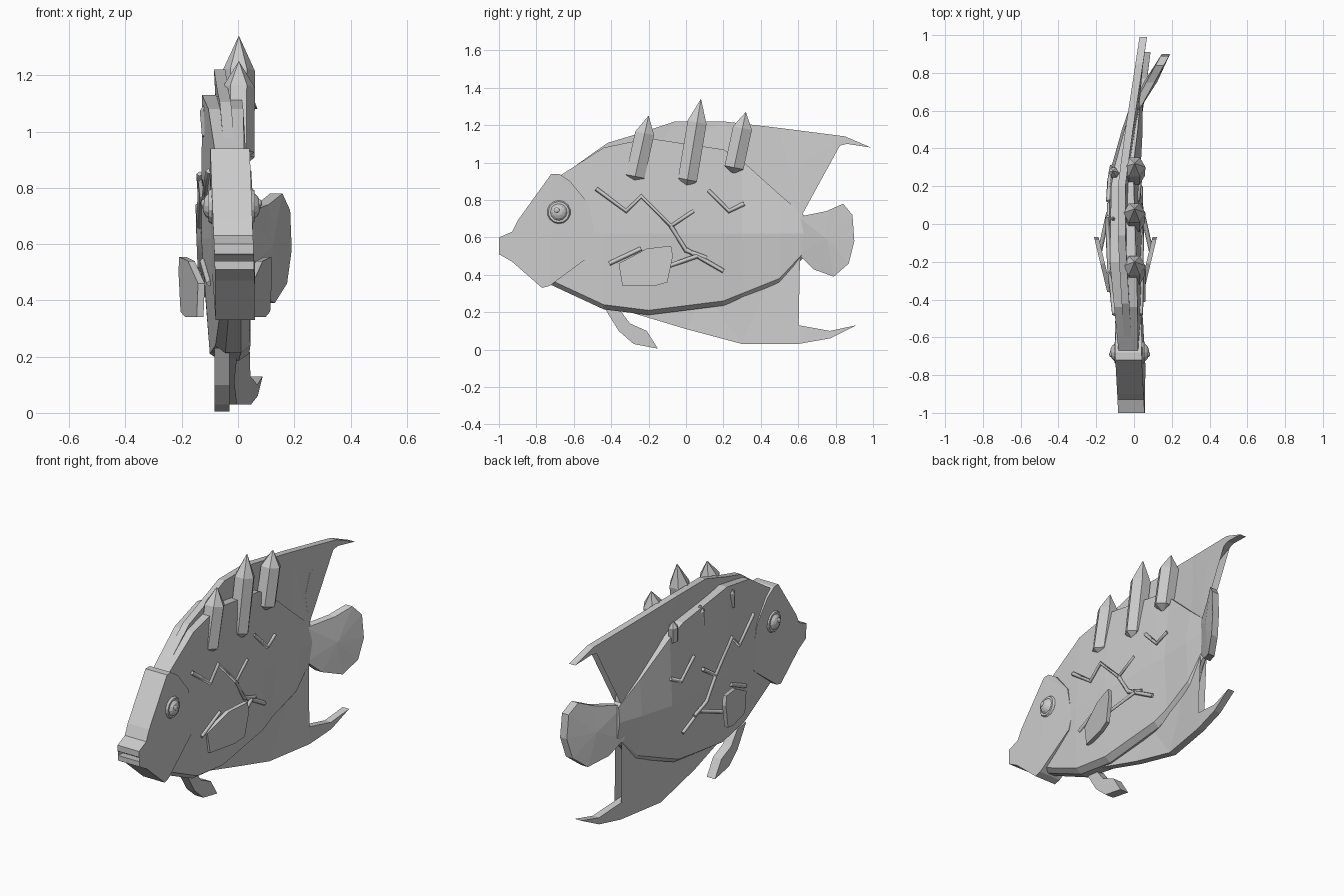
import bpy, bmesh, math
from mathutils import Vector

if "Cube" in bpy.data.objects:
    bpy.data.objects.remove(bpy.data.objects["Cube"], do_unlink=True)

GREY = (0.6, 0.6, 0.6, 1)
mat = bpy.data.materials.new("stone_grey")
mat.use_nodes = True
mat.diffuse_color = GREY
mat.node_tree.nodes["Principled BSDF"].inputs["Base Color"].default_value = GREY


def interp(table, y):
    """Linear interpolation of rows keyed by their first value."""
    if y <= table[0][0]:
        return table[0][1:]
    for a, b in zip(table, table[1:]):
        if y <= b[0]:
            t = (y - a[0]) / (b[0] - a[0])
            return tuple(p + (q - p) * t for p, q in zip(a[1:], b[1:]))
    return table[-1][1:]


# Gentle sideways bend of the whole fish
BEND = [(-1, -.015), (-.6, -.02), (-.2, -.042), (.1, -.052), (.3, -.042), (.62, .012), (1, .065)]
# Body sections: y, top, bottom, half width at rim, half width at middle
BODY = [(-.72, .9, .35, .05, .055), (-.44, 1.08, .22, .062, .075), (-.2, 1.13, .19, .07, .088),
        (.2, 1.07, .24, .06, .085), (.3, 1.01, .28, .05, .078), (.5, .83, .36, .035, .055),
        (.64, .71, .51, .02, .03)]


def mid(y, z):
    return interp(BEND, y)[0] - .03 * (z - .6)


def body_half(y, z):
    top, bottom, rim, wide = interp(BODY, y)
    f = min(1, abs(z - .62) / ((top - .62) if z > .62 else (.62 - bottom)))
    return wide + (rim - wide) * f


def finish(name, bm):
    bmesh.ops.recalc_face_normals(bm, faces=bm.faces)
    me = bpy.data.meshes.new(name)
    bm.to_mesh(me)
    bm.free()
    me.materials.append(mat)
    ob = bpy.data.objects.new(name, me)
    bpy.context.collection.objects.link(ob)
    return ob


def loft(name, rings):
    bm = bmesh.new()
    rows = [[bm.verts.new(p) for p in r] for r in rings]
    n = len(rows[0])
    for a, b in zip(rows, rows[1:]):
        for i in range(n):
            bm.faces.new((a[i], a[(i + 1) % n], b[(i + 1) % n], b[i]))
    bm.faces.new(rows[0])
    bm.faces.new(rows[-1])
    return finish(name, bm)


def slab(name, outline, half, centre=mid, ridged=0):
    """Thick plate from a side outline, bent along a centre surface."""
    bm = bmesh.new()
    face = bm.faces.new([bm.verts.new((0, y, z)) for y, z in outline])
    hub = set()
    if ridged:
        hub = {(round(v.co.y, 4), round(v.co.z, 4))
               for v in bmesh.ops.poke(bm, faces=[face])["verts"]}
    else:
        bmesh.ops.triangulate(bm, faces=[face])
    geo = bmesh.ops.extrude_face_region(bm, geom=list(bm.faces))["geom"]
    moved = {g for g in geo if isinstance(g, bmesh.types.BMVert)}
    for v in bm.verts:
        y, z = v.co.y, v.co.z
        h = ridged if (round(y, 4), round(z, 4)) in hub else half
        v.co.x = centre(y, z) + (h if v in moved else -h)
    return finish(name, bm)


def rod(name, points, radius=.012):
    cu = bpy.data.curves.new(name, "CURVE")
    cu.dimensions = "3D"
    cu.bevel_depth, cu.bevel_resolution, cu.use_fill_caps = radius, 0, True
    sp = cu.splines.new("POLY")
    sp.points.add(len(points) - 1)
    for p, co in zip(sp.points, points):
        p.co = (*co, 1)
    cu.materials.append(mat)
    ob = bpy.data.objects.new(name, cu)
    bpy.context.collection.objects.link(ob)


def crystal(name, low, high, radius):
    """Six-sided prism with a blunt lower point and a long upper point."""
    low, high = Vector(low), Vector(high)
    axis = high - low
    rings = []
    for t, r in ((0, .03), (.1, 1), (.74, 1), (1, .01)):
        c = low + axis * t
        rings.append([(c.x + radius * r * math.cos(a), c.y + radius * r * math.sin(a),
                       c.z - .2 * radius * r * math.sin(a))
                      for a in (i * math.pi / 3 for i in range(6))])
    loft(name, rings)


# Body with a ridge along each side and a keel underneath
rings = []
for y, top, bottom, rim, wide in BODY:
    zs = [(top, rim), (.62, wide), (bottom + .02, rim), (bottom - .005, rim * .45)]
    rings.append([(mid(y, z) + w, y, z) for z, w in zs]
                 + [(mid(y, z) - w, y, z) for z, w in reversed(zs)])
loft("body", rings)

# Head plate with open mouth
slab("head", [(-1, .6), (-.93, .63), (-.9, .69), (-.72, .94), (-.68, .94), (-.62, .9), (-.52, .78),
              (-.48, .59), (-.5, .51), (-.73, .34), (-.77, .33), (-.93, .47), (-1, .51), (-1, .54),
              (-.95, .535), (-.98, .56), (-1, .565)], .07)

# Dorsal and anal fins
slab("dorsal_fin", [(-.68, .92), (-.42, 1.105), (-.27, 1.15), (-.06, 1.22), (.2, 1.22), (.5, 1.185),
                    (.85, 1.14), (.99, 1.08), (.86, 1.1), (.74, 1.07), (.64, 1.02), (.6, .9),
                    (.62, .72), (.5, .7), (.2, .95), (-.2, 1), (-.5, .9)], .02)
slab("anal_fin", [(.61, .51), (.56, .42), (.49, .24), (.55, .14), (.66, .12), (.77, .1), (.91, .13),
                  (.77, .06), (.6, .03), (.3, .03), (0, .11), (-.3, .2), (.1, .3), (.5, .5)], .021)

# Fan-shaped tail swung to one side
slab("tail_fin", [(.6, .71), (.65, .72), (.75, .74), (.84, .78), (.89, .72), (.9, .58), (.87, .46),
                  (.79, .39), (.68, .43), (.6, .51)], .022,
     lambda y, z: .015 + .55 * (y - .62), ridged=.035)

# Pelvic fin
slab("pelvic_fin", [(-.44, .23), (-.36, .1), (-.28, .03), (-.15, .005), (-.21, .1), (-.3, .14),
                    (-.36, .22)], .027, lambda y, z: -.057)

# Surface markings, shared by both sides
MARKS = [[(-.48, .86), (-.32, .74), (-.24, .82), (-.08, .66), (.04, .74)],
         [(-.08, .66), (0, .53), (.11, .49)], [(0, .535), (.2, .42)],
         [(-.41, .46), (-.24, .54)], [(.12, .85), (.23, .74), (.31, .78)]]

for side, s in (("left", 1), ("right", -1)):
    for i, mark in enumerate(MARKS):
        rod(f"{side}_marking_{i}", [(mid(y, z) + s * (body_half(y, z) + .004), y, z) for y, z in mark])

    # Pectoral fin and the rod behind it
    slab(side + "_pectoral_fin", [(-.36, .46), (-.21, .54), (-.08, .555), (-.07, .5), (-.1, .36),
                                  (-.17, .34), (-.34, .34)], .012,
         lambda y, z: -.045 + s * (.085 + .24 * (y + .36)))
    rod(side + "_fin_rod", [(-.045 + s * .135, -.14, .43), (-.045 + s * .09, .06, .5)])

    # Eye: ring, dome and pupil
    x = mid(-.68, .74) + s * .07
    bpy.ops.mesh.primitive_torus_add(major_radius=.05, minor_radius=.013, major_segments=14,
                                     minor_segments=6, location=(x, -.68, .735),
                                     rotation=(0, math.pi / 2, 0))
    parts = [(bpy.context.object, side + "_eye_ring")]
    for label, r, dx, dy in (("_eye", .048, 0, 0), ("_pupil", .015, .028, -.01)):
        bpy.ops.mesh.primitive_uv_sphere_add(segments=12, ring_count=8, radius=r,
                                             location=(x + s * dx, -.68 + dy, .735 - dy),
                                             rotation=(0, math.pi / 2, 0))
        bpy.context.object.scale.z = .7
        parts.append((bpy.context.object, side + label))
    for ob, name in parts:
        ob.name = name
        ob.data.materials.append(mat)

# Large crystals on the left, small tips breaking through on the right
for i, (y0, z0, y1, z1) in enumerate([(-.28, .89, -.2, 1.25), (0, .86, .08, 1.34),
                                      (.25, .94, .32, 1.27)]):
    crystal(f"crystal_{i}", (0, y0, z0), (.003, y1, z1), .058)
    crystal(f"small_crystal_{i}", (-.1, y0 + .01, .97), (-.112, y0 + .03, 1.11), .027)
